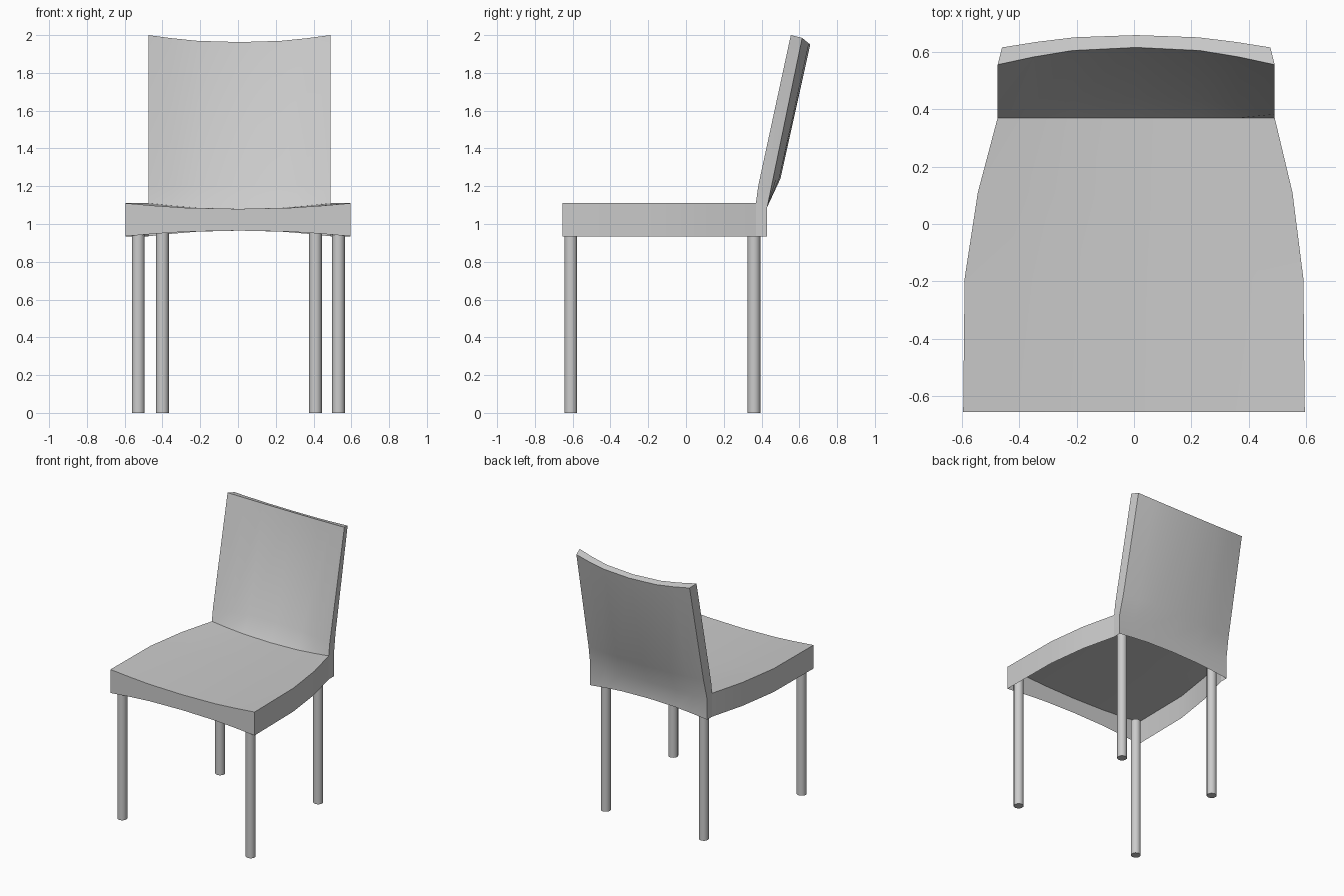
import bpy, bmesh

if "Cube" in bpy.data.objects:
    bpy.data.objects.remove(bpy.data.objects["Cube"])

# Column positions across the width and how far each one is scooped
COLS = [-1, -0.74, -0.46, 0, 0.46, 0.74, 1]
SCOOP = [0, 0.45, 0.82, 1, 0.82, 0.45, 0]


def finish(name, bm, angle):
    bmesh.ops.remove_doubles(bm, verts=bm.verts, dist=0.0005)
    bmesh.ops.recalc_face_normals(bm, faces=bm.faces)
    mesh = bpy.data.meshes.new(name)
    bm.to_mesh(mesh)
    bm.free()
    ob = bpy.data.objects.new(name, mesh)
    bpy.context.collection.objects.link(ob)
    bpy.ops.object.select_all(action='DESELECT')
    ob.select_set(True)
    bpy.context.view_layer.objects.active = ob
    bpy.ops.object.shade_smooth_by_angle(angle=angle)
    return ob


def loft(bm, rows):
    """Skin a grid of points with quads."""
    vs = [[bm.verts.new(p) for p in row] for row in rows]
    for a, b in zip(vs, vs[1:]):
        for i in range(len(a) - 1):
            bm.faces.new((a[i], a[i + 1], b[i + 1], b[i]))


def curved_row(half, mid, edge, centre):
    """Row across the chair, blending (y, z) from edge to centre."""
    return [(mid + half * t,
             edge[0] + (centre[0] - edge[0]) * s,
             edge[1] + (centre[1] - edge[1]) * s)
            for t, s in zip(COLS, SCOOP)]


# Seat: dished top with front and side skirts, open underneath
plan = [(-0.655, 0.595, 0), (-0.19, 0.59, 0), (0.11, 0.548, 0.004), (0.37, 0.4825, 0.0075)]
bm = bmesh.new()
tops = [curved_row(h, m, (y, 1.11), (y, 1.08)) for y, h, m in plan]
loft(bm, [curved_row(0.595, 0, (-0.655, 0.935), (-0.655, 0.965))] + tops)
for end in (0, -1):
    edge = [row[end] for row in tops]
    loft(bm, [edge, [(x, y, 0.935) for x, y, z in edge]])
finish("seat", bm, 0.6)

# Backrest: curved slab leaning back, running down to the seat's lower rim
MID = 0.0075
front = [curved_row(0.4825, MID, (0.37, 1.11), (0.37, 1.08)),
         curved_row(0.4825, MID, (0.382, 1.2), (0.445, 1.2)),
         curved_row(0.4825, MID, (0.555, 2.0), (0.615, 1.963))]
rear = [curved_row(0.4825, MID, (0.43, 0.935), (0.43, 0.965)),
        curved_row(0.4825, MID, (0.43, 1.09), (0.43, 1.09)),
        curved_row(0.475, MID, (0.461, 1.24), (0.50, 1.24)),
        curved_row(0.4675, MID, (0.615, 1.985), (0.658, 1.95))]
bm = bmesh.new()
loft(bm, front + rear[::-1])
for end in (0, -1):
    x, y, z = front[0][end]
    loft(bm, [[(x, y, 0.935)] + [r[end] for r in front], [r[end] for r in rear]])
finish("backrest", bm, 0.6)

# Legs: plain round posts reaching up inside the seat
for name, x, y in (("front_leg_left", -0.528, -0.61), ("front_leg_right", 0.532, -0.61),
                   ("back_leg_left", -0.40, 0.36), ("back_leg_right", 0.41, 0.36)):
    bm = bmesh.new()
    bmesh.ops.create_cone(bm, cap_ends=True, segments=16, radius1=0.034, radius2=0.034, depth=1.07)
    bmesh.ops.translate(bm, verts=bm.verts, vec=(x, y, 0.535))
    finish(name, bm, 0.6)
